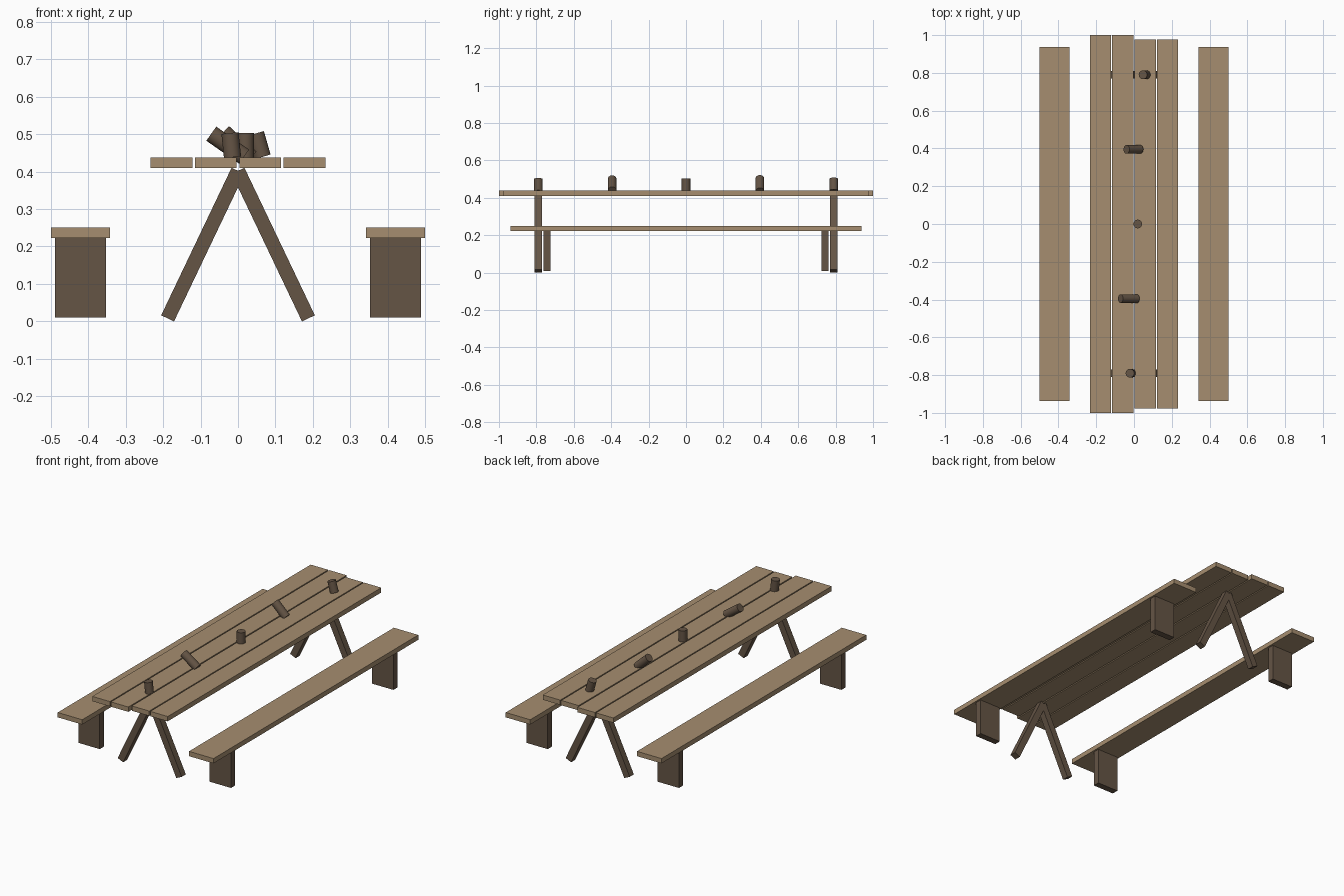
import bpy
from math import radians, atan2, hypot

if "Cube" in bpy.data.objects:
    bpy.data.objects.remove(bpy.data.objects["Cube"])


def material(name, rgb):
    m = bpy.data.materials.new(name)
    m.diffuse_color = (*rgb, 1)
    m.use_nodes = True
    m.node_tree.nodes["Principled BSDF"].inputs["Base Color"].default_value = m.diffuse_color
    return m


LIGHT = material("light_wood", (0.38, 0.27, 0.16))
DARK = material("dark_wood", (0.13, 0.09, 0.06))


def box(name, loc, size, mat, tilt=0):
    bpy.ops.mesh.primitive_cube_add(size=1, location=loc, rotation=(0, tilt, 0))
    o = bpy.context.object
    o.name = name
    o.scale = size
    bpy.ops.object.transform_apply(location=False, rotation=False, scale=True)
    o.data.materials.append(mat)
    return o


def mug(name, x, y, length, tilt):
    bpy.ops.mesh.primitive_cylinder_add(vertices=32, radius=0.023, depth=length,
                                        location=(x, y, 0.4705),
                                        rotation=(0, radians(tilt), 0))
    o = bpy.context.object
    o.name = name
    o.data.materials.append(DARK)
    bpy.ops.object.shade_smooth_by_angle()


# table top: four planks, the right pair a little shorter
for x, length in ((-0.178, 2.0), (-0.0595, 2.0), (0.0595, 1.956), (0.178, 1.956)):
    box("table_plank", (x, 0, 0.424), (0.112, length, 0.028), LIGHT)

# A-frame legs: beams leaning in to meet under the top
bx, bz, tz = 0.188, 0.008, 0.402
for y in (-0.79, 0.79):
    for s in (-1, 1):
        box("table_leg", (s * bx / 2, y, (bz + tz) / 2),
            (0.038, 0.038, hypot(bx, tz - bz)), DARK, -s * atan2(bx, tz - bz))

# benches with a slab leg near each end
for s in (-1, 1):
    box("bench_seat", (s * 0.421, 0, 0.236), (0.157, 1.876, 0.028), LIGHT)
    for y in (-0.744, 0.744):
        box("bench_leg", (s * 0.421, y, 0.117), (0.136, 0.038, 0.214), DARK)

# mugs on the table, some tipped over
mug("mug", -0.018, -0.79, 0.065, -6)
mug("tipped_mug", -0.0275, -0.395, 0.107, -55)
mug("mug", 0.020, 0, 0.065, 0)
mug("tipped_mug", -0.003, 0.395, 0.100, -47)
mug("mug", 0.056, 0.79, 0.065, -16)
